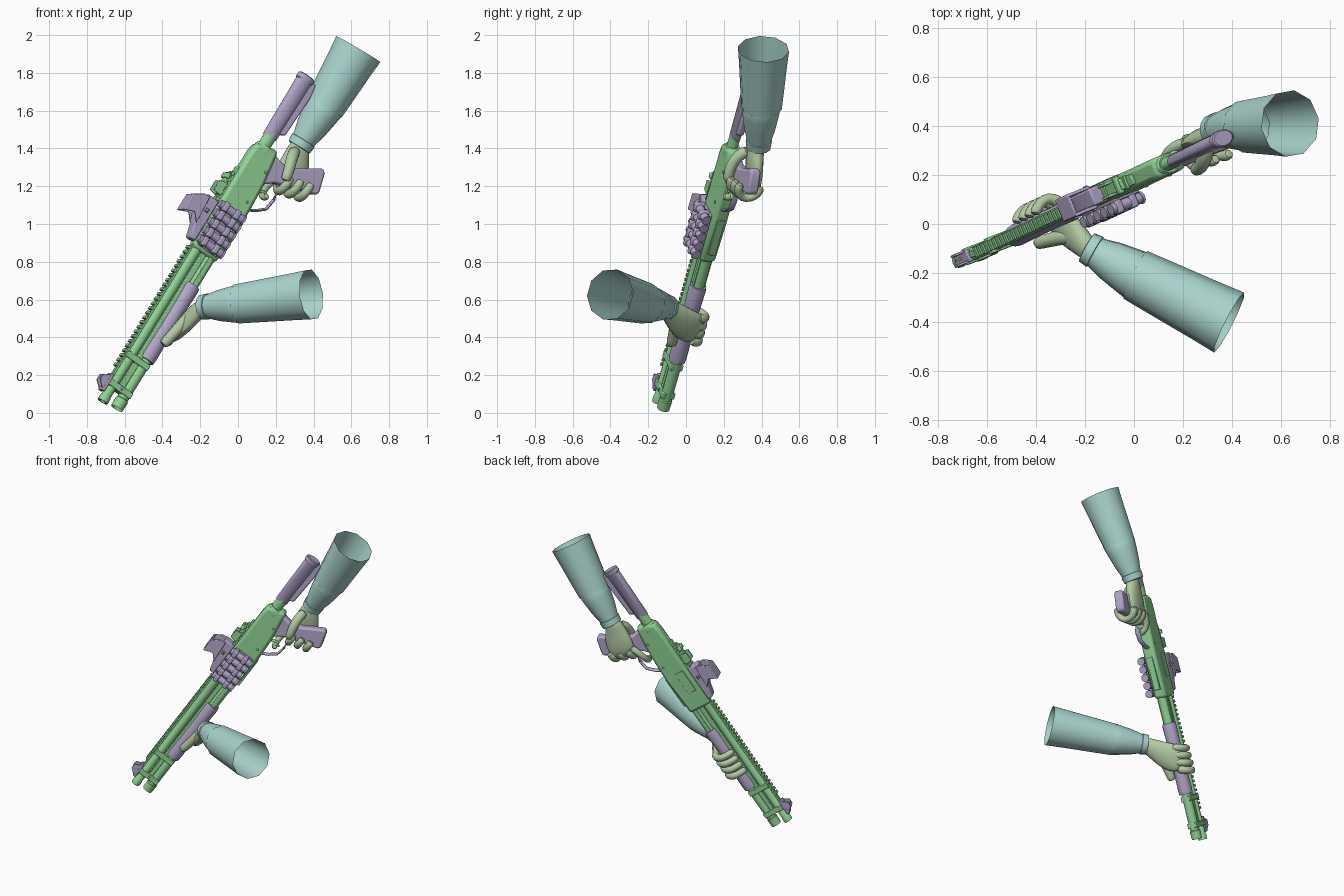
import bpy, bmesh, math
from mathutils import Vector, Matrix

old = bpy.data.objects.get("Cube")
if old:
    bpy.data.objects.remove(old)


def material(name, rgb):
    m = bpy.data.materials.new(name)
    m.use_nodes = True
    m.diffuse_color = (*rgb, 1)
    m.node_tree.nodes["Principled BSDF"].inputs["Base Color"].default_value = (*rgb, 1)
    return m


GREEN = material("gun green", (.28, .64, .30))
PURPLE = material("fitting lilac", (.44, .38, .58))
SLEEVE = material("sleeve teal", (.41, .67, .62))
GLOVE = material("glove sage", (.45, .59, .37))

# Gun frame: X runs muzzle to stock, Y to the far side, Z up from the barrel
along = Vector((.508, .236, .828)).normalized()
far = Vector((-.421, .907, 0)).normalized()
far = (far - along * far.dot(along)).normalized()
GUN = Matrix((along, far, along.cross(far))).transposed().to_4x4()
GUN = Matrix.Translation((-.717, -.15, .06)) @ GUN @ Matrix.Rotation(math.radians(-3), 4, 'X')
WORLD = Matrix.Identity(4)


def finish(name, bm, mat, frame=GUN, bevel=0, subsurf=0, angle=35):
    bmesh.ops.recalc_face_normals(bm, faces=bm.faces)
    bm.transform(frame)
    me = bpy.data.meshes.new(name)
    bm.to_mesh(me)
    bm.free()
    me.materials.append(mat)
    ob = bpy.data.objects.new(name, me)
    bpy.context.collection.objects.link(ob)
    me.shade_smooth()
    me.set_sharp_from_angle(angle=math.radians(angle))
    if bevel:
        b = ob.modifiers.new("bevel", 'BEVEL')
        b.width, b.segments, b.limit_method = bevel, 2, 'ANGLE'
    if subsurf:
        ob.modifiers.new("round", 'SUBSURF').levels = subsurf
        ob.modifiers["round"].render_levels = subsurf
    return ob


def skin_rings(bm, rings, caps=True):
    n = len(rings[0])
    for a, b in zip(rings, rings[1:]):
        for i in range(n):
            bm.faces.new((a[i], a[(i + 1) % n], b[(i + 1) % n], b[i]))
    if caps:
        bm.faces.new(rings[0])
        bm.faces.new(rings[-1])


def lathe(name, profile, mat, y=0, z=0, wide=1, sides=16, caps=True):
    """Turned part along the gun; profile is (distance, radius)."""
    bm = bmesh.new()
    turn = [2 * math.pi * i / sides for i in range(sides)]
    rings = [[bm.verts.new((t, y + r * wide * math.cos(a), z + r * math.sin(a))) for a in turn]
             for t, r in profile]
    skin_rings(bm, rings, caps)
    return finish(name, bm, mat)


def loft(name, points, radii, mat, frame=GUN, side=(0, 0, 1), sides=8, caps=True, subsurf=0):
    """Tube through points; a radius may be a (side, other) pair."""
    bm = bmesh.new()
    pts = [Vector(p) for p in points]
    rings = []
    for i, p in enumerate(pts):
        d = (pts[min(i + 1, len(pts) - 1)] - pts[max(i - 1, 0)]).normalized()
        u = Vector(side)
        u = (u - d * u.dot(d)).normalized()
        v = d.cross(u)
        r = radii[i] if isinstance(radii[i], tuple) else (radii[i], radii[i])
        rings.append([bm.verts.new(p + u * r[0] * math.cos(a) + v * r[1] * math.sin(a))
                      for a in (2 * math.pi * k / sides for k in range(sides))])
    skin_rings(bm, rings, caps)
    return finish(name, bm, mat, frame, subsurf=subsurf, angle=60)


def slab(name, outline, y0, y1, mat, bevel=.006):
    """Side outline (distance, height) extruded across the gun."""
    bm = bmesh.new()
    rings = [[bm.verts.new((t, y, z)) for t, z in outline] for y in (y0, y1)]
    skin_rings(bm, rings)
    return finish(name, bm, mat, bevel=bevel)


def box(name, t, y, z, mat, bevel=.004):
    return slab(name, [(t[0], z[0]), (t[1], z[0]), (t[1], z[1]), (t[0], z[1])], *y, mat, bevel)


def finger(name, points, r, side=(1, 0, 0)):
    n = len(points)
    radii = [r * (1.08 - .25 * i / (n - 1)) for i in range(n)]
    loft(name, points, radii, GLOVE, side=side, subsurf=1)


# Barrel, magazine tube and their clamp
lathe("barrel", [(.15, .018), (0, .018), (0, .03), (.03, .03), (.035, .027), (1, .03)], GREEN, caps=False)
lathe("magazine_tube", [(.03, .026), (.015, .034), (.07, .036), (.075, .031), (1, .033)], GREEN, z=-.087)
for t in (.09, .27):
    box("barrel_clamp", (t, t + .035), (-.034, .034), (-.115, .03), GREEN)
lathe("clamp_screw", [(.1, .008), (.115, .008)], PURPLE, y=-.03, z=-.045, sides=8)
box("side_rod", (.12, 1), (-.022, .022), (-.06, -.03), GREEN)

# Vented rib and front sight
box("rib", (.06, 1), (-.014, .014), (.025, .038), GREEN, .002)
for i in range(26):
    t = .2 + i * .03
    box("rib_tooth", (t, t + .018), (-.022, .022), (.036, .05), GREEN, .002)
box("front_sight_base", (.045, .15), (-.026, .026), (.028, .05), PURPLE)
for s in (-1, 1):
    slab("front_sight_wing", [(.05, .045), (.14, .045), (.12, .085), (.085, .085)],
         s * .022 - .005, s * .022 + .005, PURPLE, .002)
box("front_sight_post", (.095, .105), (-.004, .004), (.045, .08), GREEN, .001)

# Pump grip with shallow grooves
lathe("pump_grip", [(.32, .03), (.32, .044), (.35, .047), (.5, .044), (.65, .044), (.78, .047), (.8, .044), (.8, .03)],
      PURPLE, z=-.086)
for s in (-1, 1):
    box("action_bar", (.8, 1), (s * .03 - .004, s * .03 + .004), (-.1, -.075), GREEN, .001)

# Receiver with port and end plate
slab("receiver", [(.97, -.125), (1.24, -.138), (1.46, -.128), (1.6, -.108), (1.665, -.095),
                  (1.635, .03), (1.58, .038), (.97, .038)], -.043, .043, GREEN, .02)
box("ejection_port", (1.1, 1.26), (.04, .047), (-.05, .01), GREEN, .002)
box("loading_port", (1.03, 1.25), (-.022, .022), (-.143, -.12), GREEN, .003)
lathe("receiver_collar", [(1.59, .055), (1.6, .062), (1.64, .062), (1.65, .055)], GREEN, z=-.035, wide=.72)
for t in (1.33, 1.52):
    box("receiver_pin", (t, t + .014), (-.047, .047), (-.1, -.086), GREEN, .003)

# Top rail and rear ghost ring sight
box("top_rail", (1.0, 1.47), (-.022, .022), (.032, .05), GREEN)
for i in range(5):
    box("rail_tooth", (1.25 + i * .04, 1.272 + i * .04), (-.027, .027), (.045, .062), GREEN, .002)
box("rear_sight_base", (1.3, 1.42), (-.024, .024), (.05, .075), GREEN)
for s in (-1, 1):
    slab("rear_sight_wing", [(1.28, .05), (1.36, .05), (1.35, .1), (1.29, .1)],
         s * .026 - .006, s * .026 + .006, GREEN, .003)
box("sight_knob", (1.38, 1.41), (-.036, .036), (.06, .085), GREEN, .006)

# Reflex optic: curved body and open hood
slab("optic_base", [(1.0, .04), (1.25, .04), (1.25, .115), (1.13, .115), (1.06, .09), (1.0, .075)],
     -.037, .037, PURPLE, .008)
for s in (-1, 1):
    slab("optic_hood_side", [(1.08, .09), (1.24, .1), (1.235, .14), (1.2, .19), (1.1, .19), (1.125, .13)],
         s * .042 - .007, s * .042 + .007, PURPLE, .004)
    lathe("optic_screw", [(1.16, .01), (1.18, .01)], PURPLE, y=s * .045, z=.075, sides=8)
box("optic_hood_roof", (1.1, 1.2), (-.046, .046), (.178, .192), PURPLE)

# Side saddle with five shells
box("shell_plate", (.99, 1.26), (-.052, -.04), (-.105, .025), PURPLE)
for i in range(5):
    t = 1.015 + i * .055
    loft("spare_shell", [(t, -.075, z) for z in (-.12, -.108, -.107, .045)],
         [.026, .026, .023, .023], PURPLE, side=(1, 0, 0), sides=12)
    for z in (-.065, .01):
        box("shell_loop", (t - .026, t + .026), (-.103, -.045), (z - .016, z + .016), PURPLE, .008)

# Trigger guard, trigger and pistol grip
loft("trigger_guard", [(1.31, 0, -.125), (1.335, 0, -.17), (1.375, 0, -.215), (1.44, 0, -.225), (1.51, 0, -.215),
                       (1.54, 0, -.17)], [(.008, .017)] * 6, PURPLE, side=(1, 0, .01))
loft("trigger", [(1.43, 0, -.12), (1.445, 0, -.16), (1.425, 0, -.195)], [.01, .009, .006], GREEN, side=(0, 1, 0))
slab("pistol_grip", [(1.45, -.1), (1.64, -.09), (1.625, -.16), (1.65, -.235), (1.735, -.365),
                     (1.715, -.385), (1.61, -.415), (1.59, -.4), (1.55, -.27), (1.51, -.17)],
     -.03, .03, PURPLE, .014)

# Stock: neck, oval tube and butt cap
lathe("stock_neck", [(1.64, .036), (1.75, .036)], GREEN, z=-.022, wide=.8)
lathe("stock_tube", [(1.7, .034), (1.71, .042), (2.06, .047), (2.065, .052), (2.09, .052), (2.095, .045)],
      PURPLE, z=-.022, wide=.68)
slab("stock_comb", [(1.74, -.05), (1.76, -.09), (2.0, -.1), (2.08, -.09), (2.08, -.05)], -.016, .016, PURPLE, .008)

# Front hand: palm under the pump, fingers up the far side, thumb on the near side
loft("front_palm", [(.715, -.2, -.145), (.69, -.165, -.143), (.64, -.1, -.145), (.59, -.04, -.15),
                    (.565, .02, -.15), (.555, .055, -.135)],
     [(.05, .045), (.055, .045), (.08, .046), (.098, .04), (.098, .032), (.085, .022)],
     GLOVE, side=(1, 0, 0), sides=10, subsurf=1)
for i in range(4):
    t = .475 + i * .05
    finger("front_finger", [(t + .02, .01, -.155), (t, .06, -.145), (t - .008, .085, -.11),
                            (t - .012, .078, -.07), (t - .015, .055, -.035), (t - .015, .04, -.025)], .027)
finger("front_thumb", [(.65, -.1, -.135), (.58, -.085, -.125), (.51, -.075, -.115), (.45, -.068, -.105),
                       (.425, -.064, -.1)], .034, (0, 0, 1))

# Rear hand: palm on the far side of the grip, fingers around to the near side
loft("rear_palm", [(1.8, .045, -.205), (1.755, .045, -.21), (1.7, .045, -.23), (1.63, .055, -.25),
                   (1.57, .055, -.265), (1.53, .045, -.27)],
     [(.055, .045), (.062, .045), (.085, .045), (.1, .038), (.095, .033), (.08, .024)],
     GLOVE, side=(0, 0, 1), sides=10, subsurf=1)
for i in range(3):
    z, t = -.225 - i * .058, 1.515 + i * .018
    finger("rear_finger", [(t + .06, .07, z), (t + .01, .062, z), (t - .018, .025, z), (t - .018, -.02, z),
                           (t + .012, -.05, z), (t + .05, -.055, z), (t + .07, -.05, z)], .028, (0, 0, 1))
finger("trigger_finger", [(1.58, .06, -.2), (1.51, .06, -.17), (1.45, .045, -.16), (1.42, .01, -.165),
                          (1.42, -.025, -.168), (1.425, -.04, -.168)], .024, (0, 0, 1))
finger("rear_thumb", [(1.74, .02, -.19), (1.69, -.03, -.175), (1.63, -.058, -.185), (1.57, -.062, -.2),
                      (1.545, -.058, -.205)], .034, (0, 0, 1))


# Sleeves: open upper tube, seam lip, tapering forearm and cuff
def sleeve(prefix, wrist, elbow, end):
    wrist, elbow, end = Vector(wrist), Vector(elbow), Vector(end)
    side = (end - elbow).cross(Vector((0, 1, .3)))
    path = [elbow.lerp(end, f) for f in (-.04, .3, .7, 1)]
    loft(prefix + "_upper_sleeve", path, [.109, .118, .128, .137], SLEEVE, WORLD, side, 10, False)
    path = [wrist.lerp(elbow, f) for f in (0, .15, .4, .75, .97, 1.04)]
    loft(prefix + "_forearm", path, [.062, .068, .084, .098, .106, .102], SLEEVE, WORLD, side, 12, False)
    path = [wrist.lerp(elbow, f) for f in (-.1, -.09, .08, .1)]
    loft(prefix + "_cuff", path, [.055, .066, .071, .06], SLEEVE, WORLD, side, 12)


sleeve("rear", (.335, .385, 1.425), (.463, .4, 1.63), (.637, .41, 1.926))
sleeve("front", (-.175, -.105, .562), (.02, -.215, .58), (.388, -.402, .627))
